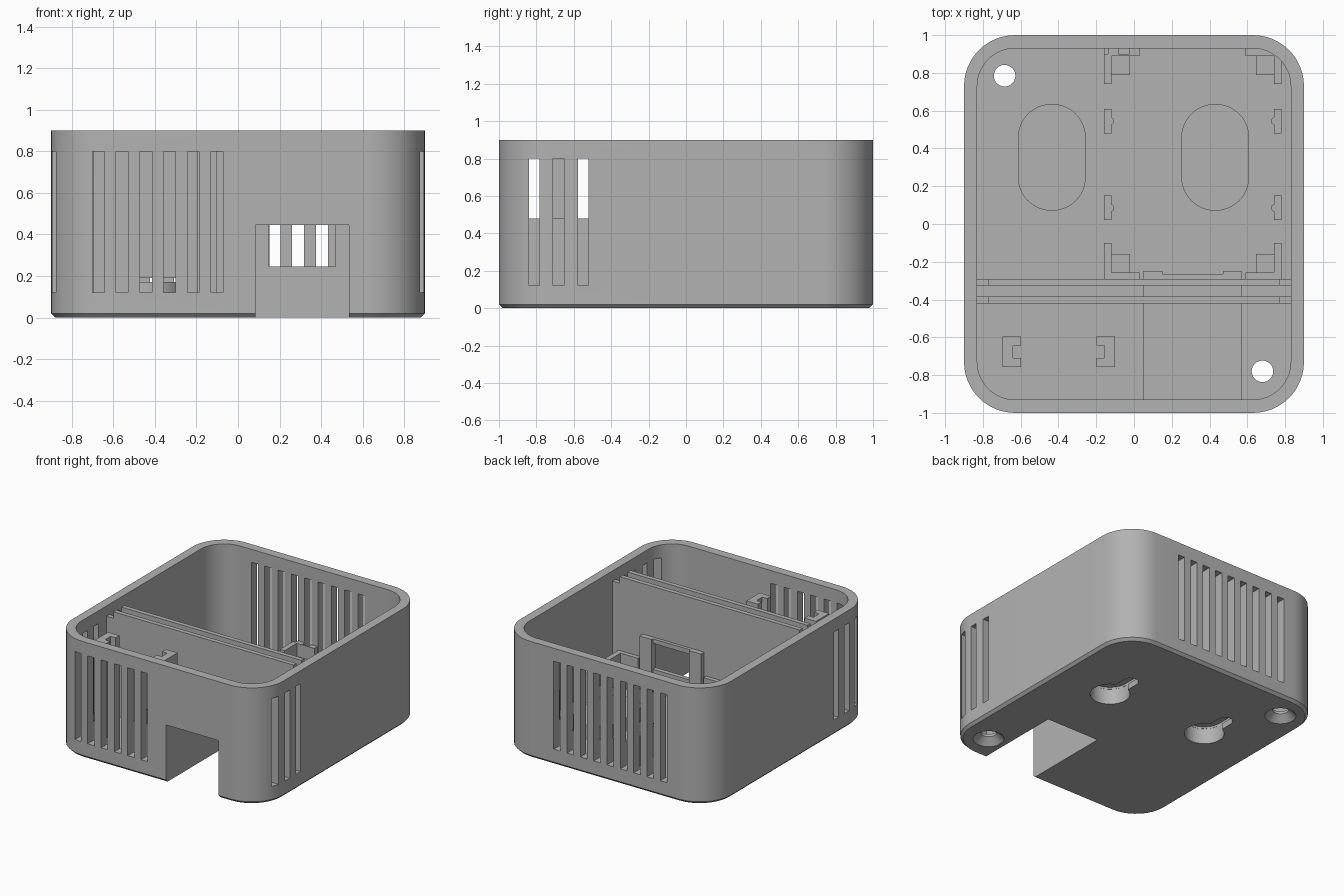
import bpy, bmesh, math

cube = bpy.data.objects.get("Cube")
if cube:
    bpy.data.objects.remove(cube, do_unlink=True)

grey = bpy.data.materials.new("plain grey")
grey.use_nodes = True
grey.diffuse_color = (0.45, 0.45, 0.45, 1)
grey.node_tree.nodes["Principled BSDF"].inputs["Base Color"].default_value = grey.diffuse_color

FLOOR, SINK, TOP = 0.07, 0.05, 0.9
SLOT_W, PITCH = 0.057, 0.114


def finish(name, bm):
    bmesh.ops.recalc_face_normals(bm, faces=bm.faces)
    mesh = bpy.data.meshes.new(name)
    bm.to_mesh(mesh)
    bm.free()
    mesh.materials.append(grey)
    ob = bpy.data.objects.new(name, mesh)
    bpy.context.collection.objects.link(ob)
    return ob


def box(name, x0, x1, y0, y1, z0, z1):
    bm = bmesh.new()
    bmesh.ops.create_cube(bm, size=1)
    for v in bm.verts:
        v.co = ((x0 + x1) / 2 + v.co.x * (x1 - x0),
                (y0 + y1) / 2 + v.co.y * (y1 - y0),
                (z0 + z1) / 2 + v.co.z * (z1 - z0))
    return finish(name, bm)


def rounded(name, cx, cy, hx, hy, r, levels, steps=12):
    """Rounded rectangle lofted through (inset, height) levels."""
    bm = bmesh.new()
    rings = []
    for inset, z in levels:
        ring = []
        for k, (sx, sy) in enumerate([(1, 1), (-1, 1), (-1, -1), (1, -1)]):
            for i in range(steps + 1):
                a = math.pi / 2 * (k + i / steps)
                ring.append(bm.verts.new((cx + sx * (hx - r) + (r - inset) * math.cos(a),
                                          cy + sy * (hy - r) + (r - inset) * math.sin(a), z)))
        rings.append(ring)
    n = len(rings[0])
    for a, b in zip(rings, rings[1:]):
        for i in range(n):
            j = (i + 1) % n
            bm.faces.new((a[i], a[j], b[j], b[i]))
    bm.faces.new(rings[0])
    bm.faces.new(rings[-1])
    bmesh.ops.remove_doubles(bm, verts=bm.verts, dist=1e-5)
    return finish(name, bm)


def cut(ob, cutters):
    bpy.context.view_layer.objects.active = ob
    for c in cutters:
        mod = ob.modifiers.new("cut", "BOOLEAN")
        mod.operation = "DIFFERENCE"
        mod.solver = "EXACT"
        mod.object = c
        bpy.ops.object.modifier_apply(modifier=mod.name)


def smooth(ob):
    bpy.ops.object.select_all(action="DESELECT")
    ob.select_set(True)
    bpy.context.view_layer.objects.active = ob
    bpy.ops.object.shade_smooth_by_angle(angle=math.radians(30))


# Cutters: cavity, vent slots, front notch and its window
cavity = rounded("cavity_cutter", 0, 0, 0.83, 0.93, 0.2, [(0, FLOOR), (0, 1.1)])
front_slots = [box("slot_cutter", x, x + SLOT_W, -1.05, -0.88, 0.12, 0.8)
               for x in (-0.7 + PITCH * i for i in range(6))]
back_slots = [box("slot_cutter", x, x + SLOT_W, 0.9, 1.05, 0.12, 0.8)
              for x in (-0.537 + PITCH * i for i in range(9))]
side_slots = [box("slot_cutter", min(s * 0.74, s), max(s * 0.74, s), y, y + SLOT_W, 0.12, 0.8)
              for s in (-1, 1) for y in (-0.84, -0.71, -0.577)]
notch = box("notch_cutter", 0.085, 0.535, -1.1, -0.3, -0.1, 0.445)
window = box("window_cutter", 0.15, 0.47, -0.4, -0.2, 0.245, 0.445)
cable_hole = box("cable_cutter", -0.5, -0.28, -0.5, -0.2, FLOOR, 0.19)
screws = [rounded("screw_cutter", x, y, 0.057, 0.057, 0.057,
                  [(-0.063, -0.01), (-0.053, 0), (0, 0.05), (0, 0.2)], 8)
          for x, y in ((-0.685, 0.785), (0.68, -0.78))]

# Keyhole mounts: entry hole, narrow neck, hidden head pocket
keyholes = []
for x in (-0.435, 0.43):
    keyholes += [
        rounded("key_entry_cutter", x, 0.25, 0.14, 0.14, 0.14, [(0, -0.01), (0, 0.12)], 8),
        rounded("key_neck_cutter", x, 0.375, 0.055, 0.155, 0.055, [(0, -0.02), (0, 0.11)], 6),
        rounded("key_pocket_cutter", x, 0.353, 0.139, 0.242, 0.139, [(0, 0.045), (0, 0.135)], 8)]

# Outer shell with a small bottom chamfer
shell = rounded("case_shell", 0, 0, 0.9, 1, 0.27, [(0.02, 0), (0, 0.02), (0, TOP)])
cut(shell, [cavity] + front_slots + back_slots + side_slots + [notch] + screws + keyholes)
smooth(shell)

# Keyhole covers on the floor
for name, x in (("right_keyhole_cover", -0.435), ("left_keyhole_cover", 0.43)):
    cover = rounded(name, x, 0.353, 0.18, 0.283, 0.18, [(0, SINK), (0, 0.17)])
    cut(cover, keyholes)
    smooth(cover)

# Housing around the front notch, with window and flanking pillars
housing = box("notch_housing", 0.048, 0.573, -0.95, -0.265, 0.001, 0.48)
cut(housing, [notch, window])
for name, x in (("right_window_pillar", 0.048), ("left_window_pillar", 0.47)):
    box(name, x, x + 0.103, -0.28, -0.25, SINK, 0.48)

# Double partition walls with lowered ends
for name, y in (("back_partition", -0.325), ("front_partition", -0.42)):
    wall = box(name, -0.85, 0.85, y, y + 0.035, SINK, 0.87)
    ends = [box("end_cutter", min(s * 0.77, s), max(s * 0.77, s), -0.5, -0.2, 0.82, 1)
            for s in (-1, 1)]
    cut(wall, [notch, window, cable_hole] + ends)
    for e in ends:
        bpy.data.objects.remove(e, do_unlink=True)

# Grooved upright card guides behind the front vents
for name, x0, groove in (("right_card_guide", -0.695, (-0.64, -0.5)),
                         ("left_card_guide", -0.198, (-0.3, -0.155))):
    guide = box(name, x0, x0 + 0.098, -0.757, -0.595, SINK, 0.8)
    opening = box("groove_cutter", *groove, -0.71, -0.643, 0, 1)
    cut(guide, [opening])
    bpy.data.objects.remove(opening, do_unlink=True)

# Circuit board holder: corner walls, standoffs and side clips, mirrored about its centre
MID = 0.31


def holder(name, s, a, b, y0, y1, z1):
    xs = sorted((MID + s * a, MID + s * b))
    return box(name, *xs, y0, y1, SINK, z1)


for side, s in (("right", -1), ("left", 1)):
    for end, wall_y, leg_y, pad_y in (("front", (-0.295, -0.1), (-0.295, -0.257), (-0.257, -0.16)),
                                      ("back", (0.74, 0.94), (0.89, 0.94), (0.79, 0.89))):
        parts = [holder(f"{side}_{end}_board_wall", s, 0.43, 0.47, *wall_y, 0.3),
                 holder(f"{side}_{end}_board_leg", s, 0.28, 0.431, *leg_y, 0.3)]
        holder(f"{side}_{end}_standoff", s, 0.335, 0.431, *pad_y, 0.2)
        if end == "back":
            for part in parts:
                cut(part, back_slots)
    for end, y in (("front", 0.085), ("back", 0.545)):
        holder(f"{side}_{end}_clip", s, 0.43, 0.47, y - 0.065, y + 0.065, 0.3)
        bump = rounded(f"{side}_{end}_clip_bump", MID + s * 0.435, y, 0.02, 0.02, 0.02,
                       [(0, SINK), (0, 0.3)], 4)
        smooth(bump)

# Remove the cutters
for ob in list(bpy.data.objects):
    if "cutter" in ob.name:
        bpy.data.objects.remove(ob, do_unlink=True)
